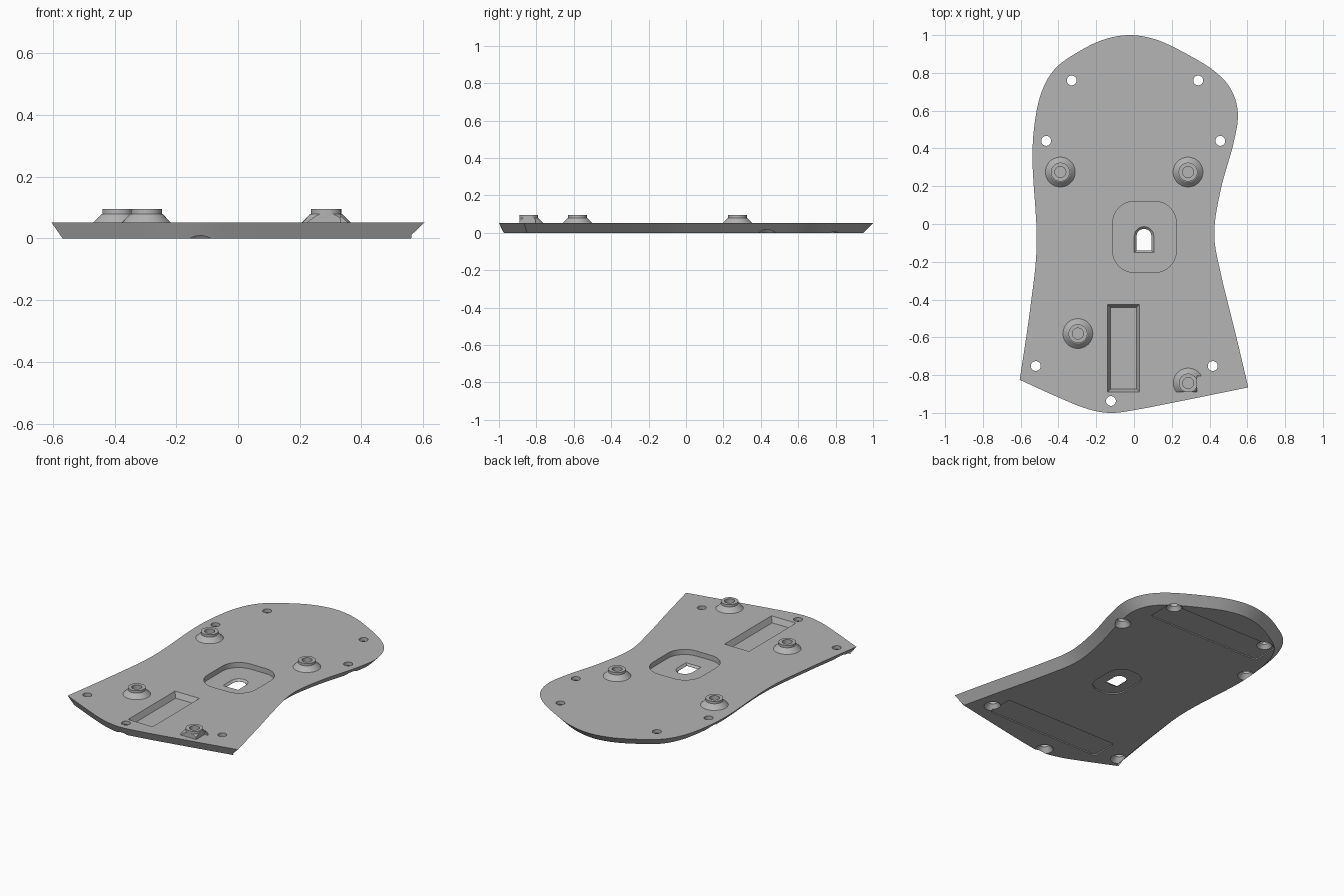
import bpy, bmesh
from math import sin, cos, pi, radians
from mathutils import Vector

cube = bpy.data.objects.get("Cube")
if cube:
    bpy.data.objects.remove(cube, do_unlink=True)

TOP = 0.052          # plate thickness
grey = bpy.data.materials.new("grey plastic")
grey.use_nodes = True
colour = (0.46, 0.46, 0.46, 1)
grey.diffuse_color = colour
grey.node_tree.nodes["Principled BSDF"].inputs["Base Color"].default_value = colour


def loft(name, rings):
    """Closed solid skinned through (outline, z) rings of equal point count."""
    bm = bmesh.new()
    loops = [[bm.verts.new((p[0], p[1], z)) for p in pts] for pts, z in rings]
    n = len(loops[0])
    for a, b in zip(loops, loops[1:]):
        for i in range(n):
            j = (i + 1) % n
            bm.faces.new((a[i], a[j], b[j], b[i]))
    bm.faces.new(loops[0][::-1])
    bm.faces.new(loops[-1])
    bmesh.ops.recalc_face_normals(bm, faces=bm.faces)
    mesh = bpy.data.meshes.new(name)
    bm.to_mesh(mesh)
    bm.free()
    mesh.materials.append(grey)
    obj = bpy.data.objects.new(name, mesh)
    bpy.context.collection.objects.link(obj)
    return obj


def activate(obj):
    bpy.ops.object.select_all(action='DESELECT')
    obj.select_set(True)
    bpy.context.view_layer.objects.active = obj


def cut(obj, rings):
    """Subtract a lofted solid from obj."""
    cutter = loft("cutter", rings)
    cutter.hide_render = True
    mod = obj.modifiers.new("cut", 'BOOLEAN')
    mod.operation = 'DIFFERENCE'
    mod.solver = 'EXACT'
    mod.object = cutter
    activate(obj)
    bpy.ops.object.modifier_apply(modifier=mod.name)
    bpy.data.objects.remove(cutter, do_unlink=True)


def smooth(obj):
    activate(obj)
    bpy.ops.object.shade_smooth_by_angle(angle=radians(25))


def circle(x, y, r, n=40):
    return [(x + r * cos(2 * pi * i / n), y + r * sin(2 * pi * i / n)) for i in range(n)]


def box(x0, x1, y0, y1, inset=0):
    x0, x1, y0, y1 = x0 + inset, x1 - inset, y0 + inset, y1 - inset
    return [(x0, y0), (x1, y0), (x1, y1), (x0, y1)]


def rounded_box(x0, x1, y0, y1, r, n=10):
    pts = []
    corners = [(x1 - r, y1 - r), (x0 + r, y1 - r), (x0 + r, y0 + r), (x1 - r, y0 + r)]
    for q, (cx, cy) in enumerate(corners):
        for i in range(n + 1):
            a = pi / 2 * (q + i / n)
            pts.append((cx + r * cos(a), cy + r * sin(a)))
    return pts


def arch(x, y0, y1, r, n=16):
    """Straight-sided window with a half-round end at y1."""
    return [(x - r, y0), (x + r, y0)] + [
        (x + r * cos(pi * i / n), y1 - r + r * sin(pi * i / n)) for i in range(n + 1)]


def spline(points, steps=8):
    """Catmull-Rom curve through the points."""
    p = [Vector(q) for q in points]
    p = [2 * p[0] - p[1]] + p + [2 * p[-1] - p[-2]]
    out = []
    for a, b, c, d in zip(p, p[1:], p[2:], p[3:]):
        for s in range(steps):
            t = s / steps
            out.append(0.5 * (2 * b + (c - a) * t + (2 * a - 5 * b + 4 * c - d) * t * t
                              + (3 * b - a - 3 * c + d) * t ** 3))
    return out


def inset(pts, widths):
    """Move every edge inwards by its own width and mitre the corners."""
    out = []
    for i, p in enumerate(pts):
        e1 = (p - pts[i - 1]).normalized()
        e2 = (pts[(i + 1) % len(pts)] - p).normalized()
        n1, n2 = Vector((-e1.y, e1.x)), Vector((-e2.y, e2.x))
        d1, d2 = widths[i - 1], widths[i]
        det = n1.x * n2.y - n1.y * n2.x
        if abs(det) < 0.3:
            out.append(p + (n1 + n2).normalized() * d2)
        else:
            out.append(p + Vector((d1 * n2.y - d2 * n1.y, d2 * n1.x - d1 * n2.x)) / det)
    return out


# Plate: waisted outline, sides sloping in towards the underside
body = spline([(0.605, -0.865), (0.535, -0.57), (0.46, -0.265), (0.425, -0.05),
               (0.46, 0.185), (0.525, 0.42), (0.55, 0.58), (0.515, 0.71),
               (0.425, 0.81), (0.27, 0.905), (0.12, 0.975), (-0.02, 1.0),
               (-0.155, 0.978), (-0.28, 0.92), (-0.41, 0.83), (-0.485, 0.71),
               (-0.525, 0.54), (-0.537, 0.32), (-0.515, -0.1), (-0.55, -0.45),
               (-0.605, -0.825)])
front = spline([(-0.605, -0.825), (-0.4, -0.918), (-0.25, -0.978), (-0.125, -1.0),
                (0.02, -0.982), (0.3, -0.927), (0.605, -0.865)])
outline = body + front
under = inset(outline, [0.05] * len(body) + [0.025] * len(front))
plate = loft("base_plate", [(under, 0), (outline, TOP)])

# Shallow pad recesses in the underside
DEPTH = 0.007
for y0, y1 in ((-0.81, -0.64), (0.61, 0.79)):
    pad = rounded_box(-0.39, 0.39, y0, y1, 0.02)
    cut(plate, [(pad, -0.02), (pad, DEPTH)])
ring = rounded_box(-0.05, 0.16, -0.23, 0.06, 0.09)
cut(plate, [(ring, -0.02), (ring, DEPTH)])

# Rounded sensor pocket with an arched window
pocket = rounded_box(-0.113, 0.224, -0.257, 0.12, 0.115)
cut(plate, [(pocket, 0.02), (pocket, 0.1)])
small, large = arch(0.053, -0.14, -0.026, 0.04), arch(0.053, -0.15, -0.014, 0.052)
cut(plate, [(small, -0.02), (small, 0.008), (large, 0.02), (large, 0.03)])

# Long rectangular pocket with drafted walls
tray = (-0.14, 0.03, -0.89, -0.425)
cut(plate, [(box(*tray, 0.016), 0.018), (box(*tray), TOP), (box(*tray), 0.1)])

# Countersunk screw holes
for x, y in ((-0.33, 0.76), (0.34, 0.76), (-0.465, 0.44), (0.457, 0.44),
             (-0.52, -0.752), (0.417, -0.752), (-0.122, -0.937)):
    cut(plate, [(circle(x, y, 0.05), -0.02), (circle(x, y, 0.05), 0),
                (circle(x, y, 0.026), 0.03), (circle(x, y, 0.026), 0.1)])
smooth(plate)


# Flared standoffs with blind holes
def standoff(name, x, y):
    profile = [(0.079, 0.048), (0.079, TOP), (0.053, 0.079), (0.05, 0.08),
               (0.05, 0.095), (0.029, 0.095), (0.029, 0.06)]
    return loft(name, [(circle(x, y, r), z) for r, z in profile])


for name, x, y in (("back_right_standoff", -0.39, 0.275),
                   ("back_left_standoff", 0.286, 0.275),
                   ("front_right_standoff", -0.297, -0.58)):
    smooth(standoff(name, x, y))

# Front left standoff, trimmed flat on its outer sides
trimmed = standoff("front_left_standoff", 0.287, -0.842)
for block in (box(0.1, 0.5, -1.1, -0.89), box(0.333, 0.5, -1.1, -0.805)):
    cut(trimmed, [(block, 0), (block, 0.2)])
smooth(trimmed)
